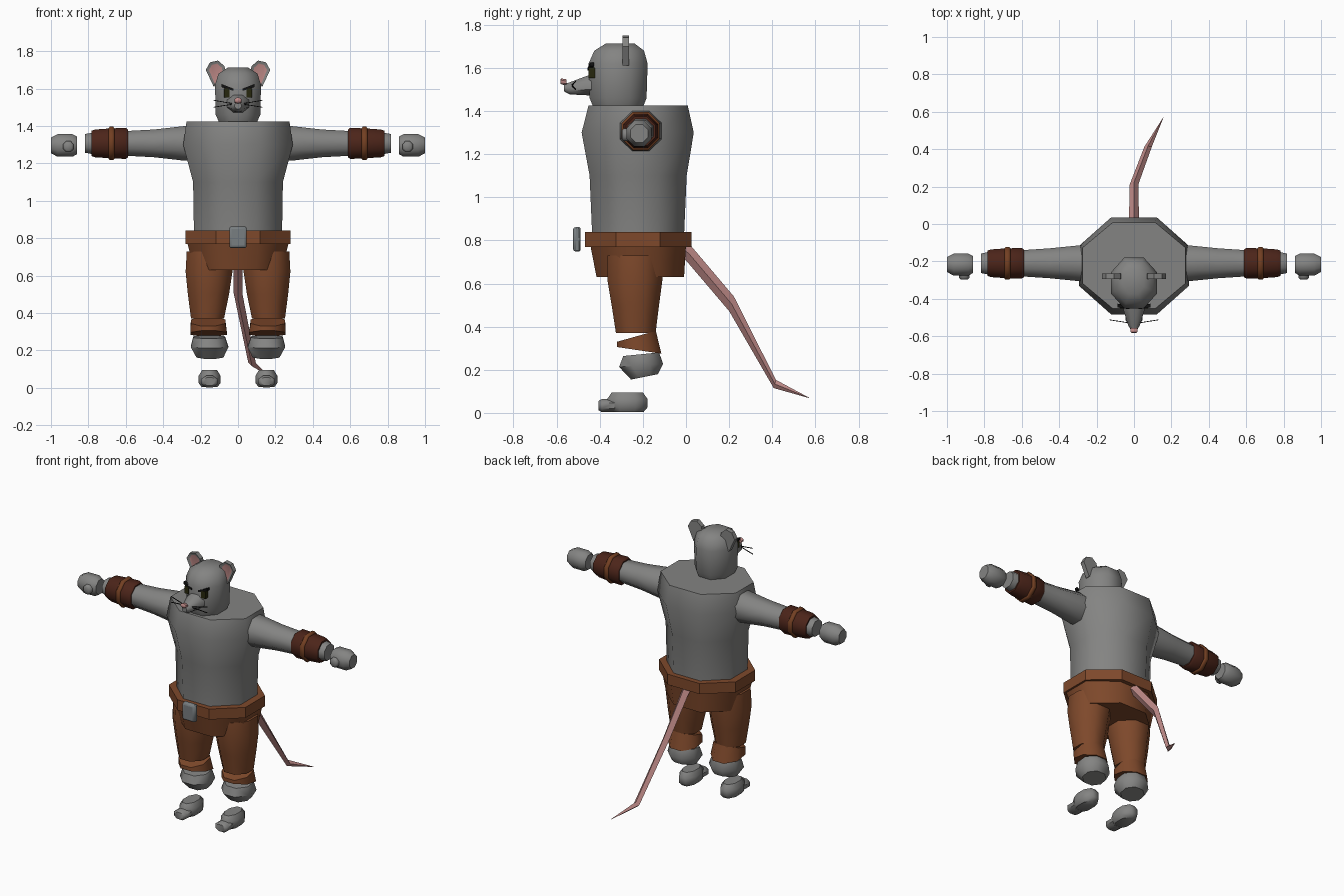
import bpy
import bmesh
from math import sin, cos, pi, radians

cube = bpy.data.objects.get("Cube")
if cube:
    bpy.data.objects.remove(cube, do_unlink=True)


def material(name, color):
    m = bpy.data.materials.new(name)
    m.use_nodes = True
    m.diffuse_color = (*color, 1)
    m.node_tree.nodes["Principled BSDF"].inputs["Base Color"].default_value = (*color, 1)
    return m


FUR = material("grey fur", (.23, .23, .225))
CLOTH = material("brown cloth", (.21, .066, .024))
LEATHER = material("dark leather", (.072, .018, .010))
STRAP = material("strap leather", (.17, .05, .016))
PINK = material("pink skin", (.53, .26, .25))
METAL = material("buckle metal", (.19, .21, .22))
EYE = material("dark olive", (.02, .02, .004))
BLACK = material("black", (.006, .006, .006))


def finish(name, bm, mats, mirror=False, angle=50):
    """Turn a bmesh into an object, shaded smooth up to an angle."""
    bmesh.ops.recalc_face_normals(bm, faces=bm.faces)
    me = bpy.data.meshes.new(name)
    bm.to_mesh(me)
    bm.free()
    for m in mats:
        me.materials.append(m)
    ob = bpy.data.objects.new(name, me)
    bpy.context.collection.objects.link(ob)
    bpy.ops.object.select_all(action='DESELECT')
    ob.select_set(True)
    bpy.context.view_layer.objects.active = ob
    bpy.ops.object.shade_smooth_by_angle(angle=radians(angle))
    if mirror:
        ob.modifiers.new("Mirror", 'MIRROR')
    return ob


def loft(name, mat, axis, rings, sides=8, mirror=False, diamond=False, angle=50):
    """Skin rings (pos, a, b, ra, rb[, tilt]) stacked along an axis.
    a, b are the other two axes in order; tilt leans the ring along b."""
    bm = bmesh.new()
    grow = 1 if diamond else 1 / cos(pi / sides)
    loops = []
    for pos, a, b, ra, rb, *tilt in rings:
        loop = []
        for i in range(sides):
            t = 2 * pi * (i + (0 if diamond else .5)) / sides
            da, db = ra * grow * cos(t), rb * grow * sin(t)
            p = pos + (tilt[0] * db if tilt else 0)
            co = {'x': (p, a + da, b + db), 'y': (a + da, p, b + db),
                  'z': (a + da, b + db, p)}[axis]
            loop.append(bm.verts.new(co))
        loops.append(loop)
    for lo, hi in zip(loops, loops[1:]):
        for i in range(sides):
            j = (i + 1) % sides
            bm.faces.new((lo[i], lo[j], hi[j], hi[i]))
    bm.faces.new(loops[0])
    bm.faces.new(loops[-1])
    return finish(name, bm, [mat], mirror, angle)


# Torso, belt and hips
loft("torso", FUR, 'z', [
    (.80, 0, -.222, .235, .212), (1.1, 0, -.222, .24, .225),
    (1.3, 0, -.224, .293, .26), (1.425, 0, -.222, .275, .23)])
loft("belt", CLOTH, 'z', [
    (.77, 0, -.222, .282, .247), (.84, 0, -.222, .282, .247)], angle=30)
loft("hips", CLOTH, 'z', [
    (.78, 0, -.222, .272, .222), (.63, 0, -.212, .235, .203)])
buckle = loft("belt_buckle", METAL, 'y', [
    (-.525, 0, .805, .04, .05), (-.515, 0, .805, .046, .057),
    (-.49, 0, .805, .046, .057)], sides=4, angle=30)
bevel = buckle.modifiers.new("Bevel", 'BEVEL')
bevel.width = .012
bevel.segments = 1

# Legs
loft("trouser_leg", CLOTH, 'z', [
    (.73, .152, -.235, .122, .128), (.62, .155, -.237, .125, .128),
    (.5, .158, -.235, .11, .11), (.37, .163, -.233, .088, .092)], mirror=True)
loft("trouser_cuff", CLOTH, 'z', [
    (.355, .16, -.23, .092, .09, .28), (.29, .157, -.217, .098, .103, -.15)], mirror=True)
loft("ankle", FUR, 'z', [
    (.272, .154, -.208, .085, .083, .1), (.22, .152, -.208, .1, .102, .07),
    (.167, .15, -.193, .072, .062, .2)], mirror=True)
loft("foot", FUR, 'z', [
    (.004, .152, -.272, .042, .075), (.025, .152, -.272, .058, .093),
    (.065, .152, -.272, .058, .093), (.095, .152, -.272, .04, .072)], mirror=True)
loft("toe", FUR, 'y', [
    (-.405, .152, .034, .032, .022), (-.39, .152, .034, .045, .031),
    (-.33, .152, .034, .045, .031)], mirror=True)

# Arms, bracers and hands
AY, AZ = -.21, 1.307
loft("arm", FUR, 'x', [
    (.2, AY, AZ, .09, .09), (.29, AY, AZ, .096, .092), (.45, AY, AZ, .08, .074),
    (.6, AY, AZ, .07, .066), (.78, AY, AZ, .06, .057), (.818, AY, AZ, .052, .05)], mirror=True)
loft("bracer", LEATHER, 'x', [
    (.588, AY, AZ, .074, .074), (.6, AY, AZ, .081, .083), (.68, AY, AZ, .08, .08),
    (.765, AY, AZ, .074, .074), (.782, AY, AZ, .068, .068)], mirror=True)
loft("bracer_strap", STRAP, 'x', [
    (.661, AY, AZ, .082, .082), (.667, AY, AZ, .088, .089),
    (.686, AY, AZ, .088, .089), (.692, AY, AZ, .082, .082)], mirror=True)
loft("hand", FUR, 'x', [
    (.86, -.217, 1.296, .045, .047), (.885, -.217, 1.296, .058, .06),
    (.965, -.217, 1.296, .058, .06), (1, -.217, 1.296, .04, .042)], mirror=True)
loft("thumb", FUR, 'y', [
    (-.297, .907, 1.29, .018, .02), (-.288, .907, 1.29, .028, .03),
    (-.25, .907, 1.29, .028, .03)], mirror=True)

# Head, snout and nose
loft("head", FUR, 'z', [
    (1.405, 0, -.315, .095, .11), (1.46, 0, -.315, .119, .132),
    (1.62, 0, -.315, .123, .137), (1.68, 0, -.31, .104, .115),
    (1.712, 0, -.305, .055, .068)])
loft("snout", FUR, 'y', [
    (-.40, 0, 1.523, .065, .055), (-.46, 0, 1.518, .056, .045),
    (-.54, 0, 1.505, .032, .028), (-.565, 0, 1.508, .018, .017)])
loft("nose", PINK, 'y', [
    (-.583, 0, 1.537, .013, .009), (-.577, 0, 1.537, .019, .014),
    (-.555, 0, 1.533, .019, .014)])

# Eyes, brows and whiskers
loft("eye", EYE, 'y', [
    (-.452, .061, 1.577, .015, .024), (-.42, .061, 1.577, .015, .024)],
    sides=4, mirror=True)
loft("brow", BLACK, 'x', [
    (.024, -.448, 1.594, .008, .006), (.088, -.436, 1.616, .01, .008)],
    sides=4, mirror=True)
for label, end_z in (("upper", 1.538), ("lower", 1.5)):
    loft(label + "_whisker", BLACK, 'x', [
        (.02, -.53, 1.518, .002, .002), (.132, -.512, end_z, .002, .002)],
        sides=4, mirror=True)

# Ears: thick plates with a sunken pink face in front
bm = bmesh.new()
outline = [(.06, 1.65), (.072, 1.72), (.107, 1.75), (.15, 1.74), (.172, 1.70), (.13, 1.61)]
front = bm.faces.new([bm.verts.new((x, -.295, z)) for x, z in outline])
back = bmesh.ops.extrude_face_region(bm, geom=[front], use_keep_orig=True)["geom"]
for v in back:
    if isinstance(v, bmesh.types.BMVert):
        v.co.y = -.265
bmesh.ops.recalc_face_normals(bm, faces=bm.faces)
bmesh.ops.inset_individual(bm, faces=[front], thickness=.017, depth=-.008)
front.material_index = 1
finish("ear", bm, [FUR, PINK], mirror=True, angle=30)

# Tail
loft("tail", PINK, 'y', [
    (-.03, 0, .775, .027, .035, .3), (.015, 0, .737, .027, .035, .3),
    (.211, 0, .506, .023, .034, .32), (.412, .075, .134, .02, .019, .27),
    (.57, .157, .07, .001, .001)], sides=4, diamond=True, angle=30)
